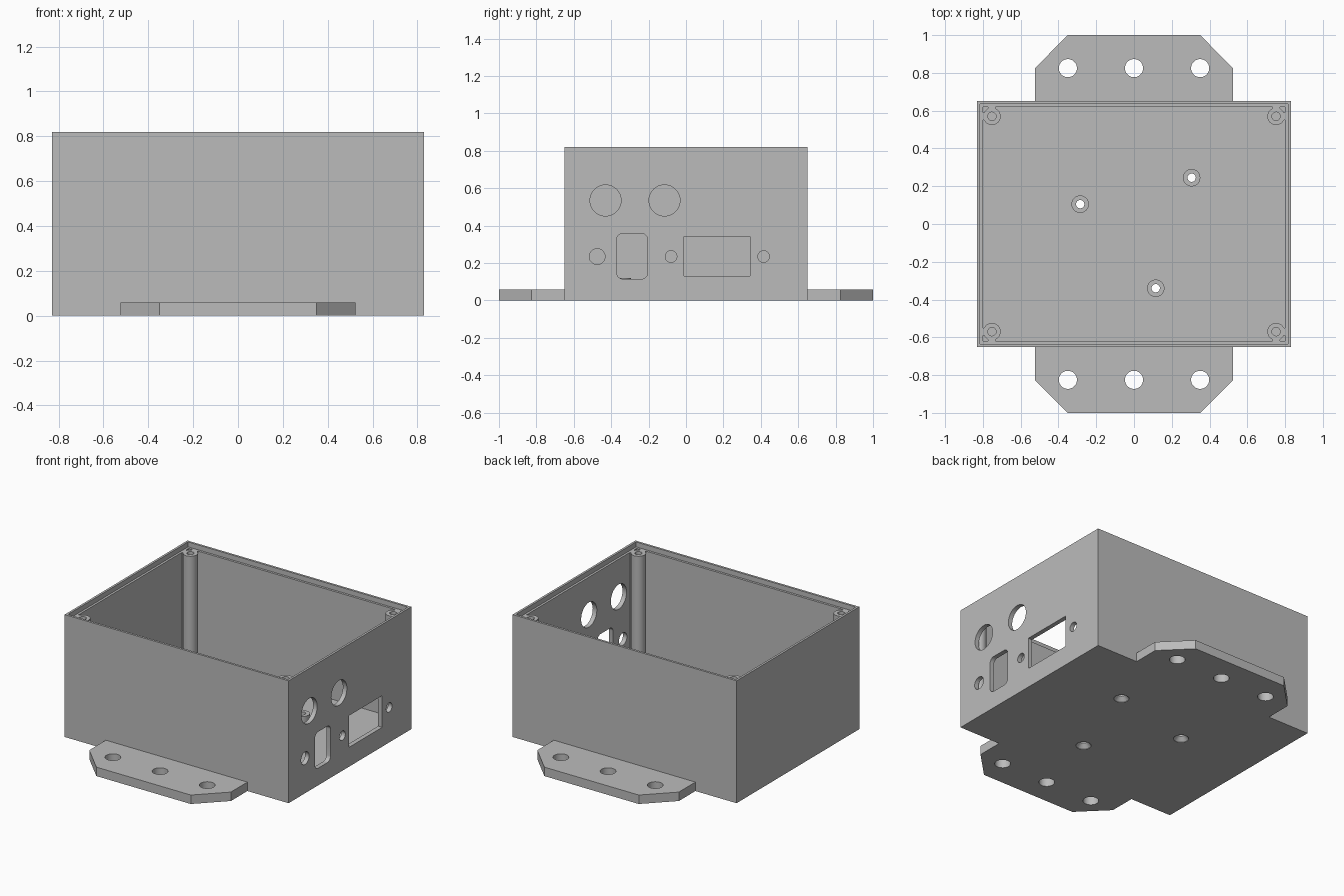
import bpy, bmesh, math
from mathutils import Matrix

if "Cube" in bpy.data.objects:
    bpy.data.objects.remove(bpy.data.objects["Cube"], do_unlink=True)

W, D, H = 0.83, 0.65, 0.82      # half width, half depth, height
FLOOR, WALL, LIP, LEDGE = 0.06, 0.03, 0.015, 0.787
SEGMENTS = 48

grey = bpy.data.materials.new("plain grey")
grey.use_nodes = True
colour = (0.5, 0.5, 0.5, 1)
grey.diffuse_color = colour
grey.node_tree.nodes["Principled BSDF"].inputs["Base Color"].default_value = colour


def finish(name, bm):
    bmesh.ops.recalc_face_normals(bm, faces=bm.faces)
    mesh = bpy.data.meshes.new(name)
    bm.to_mesh(mesh)
    bm.free()
    mesh.materials.append(grey)
    obj = bpy.data.objects.new(name, mesh)
    bpy.context.collection.objects.link(obj)
    return obj


def activate(obj):
    bpy.ops.object.select_all(action='DESELECT')
    obj.select_set(True)
    bpy.context.view_layer.objects.active = obj


def smooth(obj):
    activate(obj)
    bpy.ops.object.shade_smooth_by_angle(angle=math.radians(30))


def bridge(bm, rings, closed):
    """Join successive rings of vertices with quads."""
    pairs = list(zip(rings, rings[1:]))
    if closed:
        pairs.append((rings[-1], rings[0]))
    for a, b in pairs:
        n = len(a)
        for i in range(n):
            j = (i + 1) % n
            bm.faces.new((a[i], a[j], b[j], b[i]))


def lathe(name, profile, x, y, closed=False):
    """Revolve (radius, height) points about a vertical axis."""
    bm = bmesh.new()
    angles = [2 * math.pi * i / SEGMENTS for i in range(SEGMENTS)]
    rings = [[bm.verts.new((x + r * math.cos(a), y + r * math.sin(a), z)) for a in angles]
             for r, z in profile]
    bridge(bm, rings, closed)
    if not closed:
        bm.faces.new(rings[0])
        bm.faces.new(rings[-1])
    return finish(name, bm)


def prism(name, points, height, matrix=Matrix()):
    """Extrude a flat outline upward, then place it."""
    bm = bmesh.new()
    face = bm.faces.new([bm.verts.new((x, y, 0)) for x, y in points])
    new = bmesh.ops.extrude_face_region(bm, geom=[face])["geom"]
    verts = [v for v in new if isinstance(v, bmesh.types.BMVert)]
    bmesh.ops.translate(bm, verts=verts, vec=(0, 0, height))
    bmesh.ops.transform(bm, matrix=matrix, verts=bm.verts)
    return finish(name, bm)


def box(name, x0, x1, y0, y1, z0, z1):
    outline = [(x0, y0), (x1, y0), (x1, y1), (x0, y1)]
    return prism(name, outline, z1 - z0, Matrix.Translation((0, 0, z0)))


def rounded(cx, cy, hw, hh, r):
    """Rounded rectangle outline; a circle when hw = hh = r."""
    points = []
    for quarter, (sx, sy) in enumerate([(1, 1), (-1, 1), (-1, -1), (1, -1)]):
        for i in range(12):
            a = math.pi / 2 * (quarter + i / 12)
            points.append((cx + sx * (hw - r) + r * math.cos(a),
                           cy + sy * (hh - r) + r * math.sin(a)))
    return points


def cut(obj, cutters):
    for cutter in cutters:
        cutter.hide_render = True
        mod = obj.modifiers.new("cut", 'BOOLEAN')
        mod.operation = 'DIFFERENCE'
        mod.solver = 'EXACT'
        mod.object = cutter
        activate(obj)
        bpy.ops.object.modifier_apply(modifier=mod.name)
        bpy.data.objects.remove(cutter, do_unlink=True)


# Floor with a chamfered mounting tab at the front and back
quadrant = [(W, D), (0.525, D), (0.525, 0.825), (0.35, 1.0)]
outline = (quadrant + [(-x, y) for x, y in reversed(quadrant)]
           + [(-x, -y) for x, y in quadrant]
           + [(x, -y) for x, y in reversed(quadrant)])
base = prism("base_plate", outline, FLOOR)

# Mounting holes and countersunk screw holes through the floor
bosses = [(0.305, 0.245), (-0.285, 0.105), (0.115, -0.34)]
cutters = [lathe("tab_hole", [(0.048, -0.1), (0.048, 0.1)], x, y)
           for x in (-0.35, 0, 0.35) for y in (-0.825, 0.825)]
cutters += [lathe("screw_hole", [(0.046, -0.02), (0.046, 0.003), (0.022, 0.03), (0.022, 0.1)], x, y)
            for x, y in bosses]
cut(base, cutters)
smooth(base)

# Walls with a stepped rim for a lid
bm = bmesh.new()
section = [(0, FLOOR), (0, H), (LIP, H), (LIP, LEDGE), (WALL, LEDGE), (WALL, FLOOR)]
rings = [[bm.verts.new((sx * (W - inset), sy * (D - inset), z))
          for sx, sy in [(1, 1), (-1, 1), (-1, -1), (1, -1)]] for inset, z in section]
bridge(bm, rings, True)
walls = finish("walls", bm)

# Connector openings in the left wall: centre y, z, half sizes, corner radius
openings = [(-0.43, 0.535, 0.083, 0.083, 0.083), (-0.115, 0.535, 0.083, 0.083, 0.083),
            (-0.475, 0.235, 0.042, 0.042, 0.042), (-0.08, 0.235, 0.031, 0.031, 0.031),
            (0.415, 0.235, 0.031, 0.031, 0.031), (-0.288, 0.237, 0.083, 0.122, 0.035)]
# Local x, y, z become world y, z, x
to_side = Matrix(((0, 0, 1, W - 0.1), (1, 0, 0, 0), (0, 1, 0, 0), (0, 0, 0, 1)))
cutters = [prism("opening", rounded(*o), 0.2, to_side) for o in openings]
cutters.append(box("wide_opening", W - 0.1, W + 0.1, -0.01, 0.342, 0.13, 0.342))
cut(walls, cutters)
smooth(walls)

# Corner posts with blind screw holes, tied to the walls by thin webs
PX, PY, R, HOLE = 0.752, 0.57, 0.046, 0.022
for sx, side in ((1, "left"), (-1, "right")):
    for sy, end in ((1, "back"), (-1, "front")):
        label = f"{end}_{side}"
        smooth(lathe("post_" + label, [(R, FLOOR), (R, LEDGE), (HOLE, LEDGE), (HOLE, LEDGE - 0.25)],
                     sx * PX, sy * PY))
        xs = sorted((sx * (PX + 0.035), sx * (W - WALL)))
        ys = sorted((sy * (PY - 0.02), sy * (PY + 0.02)))
        box("side_web_" + label, *xs, *ys, FLOOR, LEDGE)
        xs = sorted((sx * (PX - 0.02), sx * (PX + 0.02)))
        ys = sorted((sy * (PY + 0.035), sy * (D - WALL)))
        box("end_web_" + label, *xs, *ys, FLOOR, LEDGE)

# Floor standoffs with through holes
for i, (x, y) in enumerate(bosses):
    smooth(lathe(f"standoff_{i + 1}", [(0.046, FLOOR), (0.046, 0.12), (HOLE, 0.12), (HOLE, FLOOR)],
                 x, y, True))
